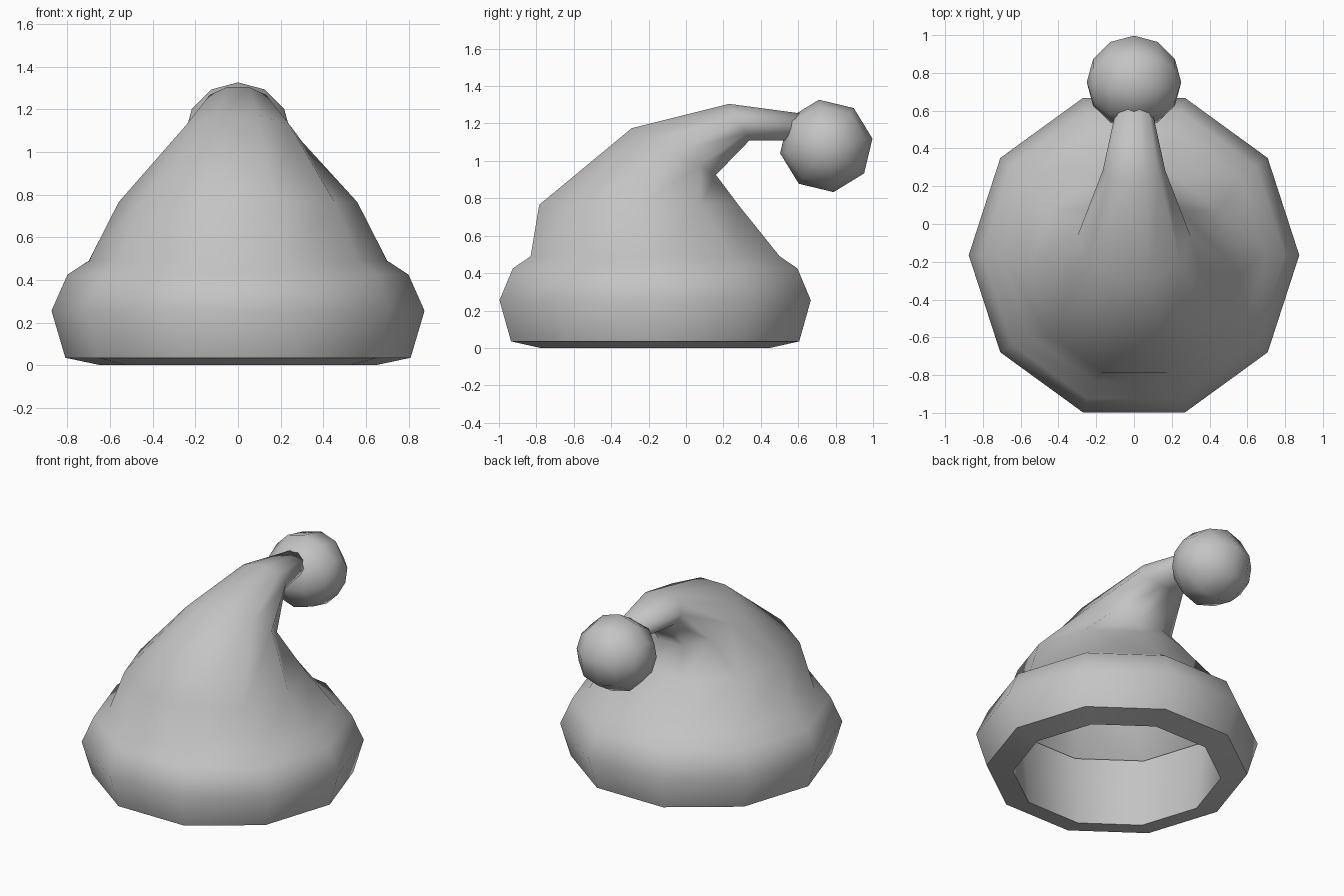
import bpy, bmesh, math
from mathutils import Matrix

cube = bpy.data.objects.get("Cube")
if cube:
    bpy.data.objects.remove(cube)

SIDES = 10
CENTRE_Y = -0.165
END = math.sin(math.radians(72))  # reach of the flat front and back sides

grey = bpy.data.materials.new("soft_grey")
grey.use_nodes = True
colour = (0.55, 0.55, 0.55, 1)
grey.diffuse_color = colour
grey.node_tree.nodes["Principled BSDF"].inputs["Base Color"].default_value = colour


def finish(name, bm):
    for f in bm.faces:
        f.smooth = True
    mesh = bpy.data.meshes.new(name)
    bm.to_mesh(mesh)
    bm.free()
    mesh.materials.append(grey)
    obj = bpy.data.objects.new(name, mesh)
    bpy.context.collection.objects.link(obj)
    return obj


def level(radius, z):
    """Flat round ring: half width, front (y, z), back (y, z)."""
    reach = radius * END
    return radius, (CENTRE_Y - reach, z), (CENTRE_Y + reach, z)


def loft(rings):
    bm = bmesh.new()
    loops = []
    for width, front, back in rings:
        loop = []
        for i in range(SIDES):
            a = math.tau * i / SIDES
            t = 0.5 + 0.5 * math.sin(a) / END
            loop.append(bm.verts.new((width * math.cos(a),
                                      front[0] + (back[0] - front[0]) * t,
                                      front[1] + (back[1] - front[1]) * t)))
        loops.append(loop)
    for low, high in zip(loops, loops[1:]):
        for i in range(SIDES):
            j = (i + 1) % SIDES
            bm.faces.new((low[i], low[j], high[j], high[i]))
    return bm, loops


# Hat: rolled brim, then a crown that bends back to a narrow tip
bm, loops = loft([
    level(0.645, 0.0),
    level(0.81, 0.035),
    level(0.875, 0.255),
    level(0.80, 0.425),
    level(0.70, 0.49),
    (0.56, (-0.785, 0.765), (0.28, 0.765)),
    (0.30, (-0.29, 1.175), (0.16, 0.925)),
    (0.165, (0.23, 1.305), (0.34, 1.11)),
    (0.09, (0.64, 1.25), (0.62, 1.11)),
])
bm.faces.new(loops[-1])
# Crisp lower rim
rim = set(loops[1])
for e in bm.edges:
    if e.verts[0] in rim and e.verts[1] in rim:
        e.smooth = False
finish("hat_body", bm)

# Inner wall of the brim, facing the opening
bm, loops = loft([level(0.645, 0.0), level(0.69, 0.485)])
bmesh.ops.reverse_faces(bm, faces=bm.faces[:])
finish("brim_lining", bm)

# Bobble with its poles to the sides
bm = bmesh.new()
bmesh.ops.create_uvsphere(bm, u_segments=8, v_segments=6, radius=0.25)
turn = Matrix.Rotation(math.radians(9), 4, "X") @ Matrix.Rotation(math.radians(90), 4, "Y")
bmesh.ops.transform(bm, matrix=Matrix.Translation((0, 0.75, 1.08)) @ turn, verts=bm.verts[:])
finish("bobble", bm)
